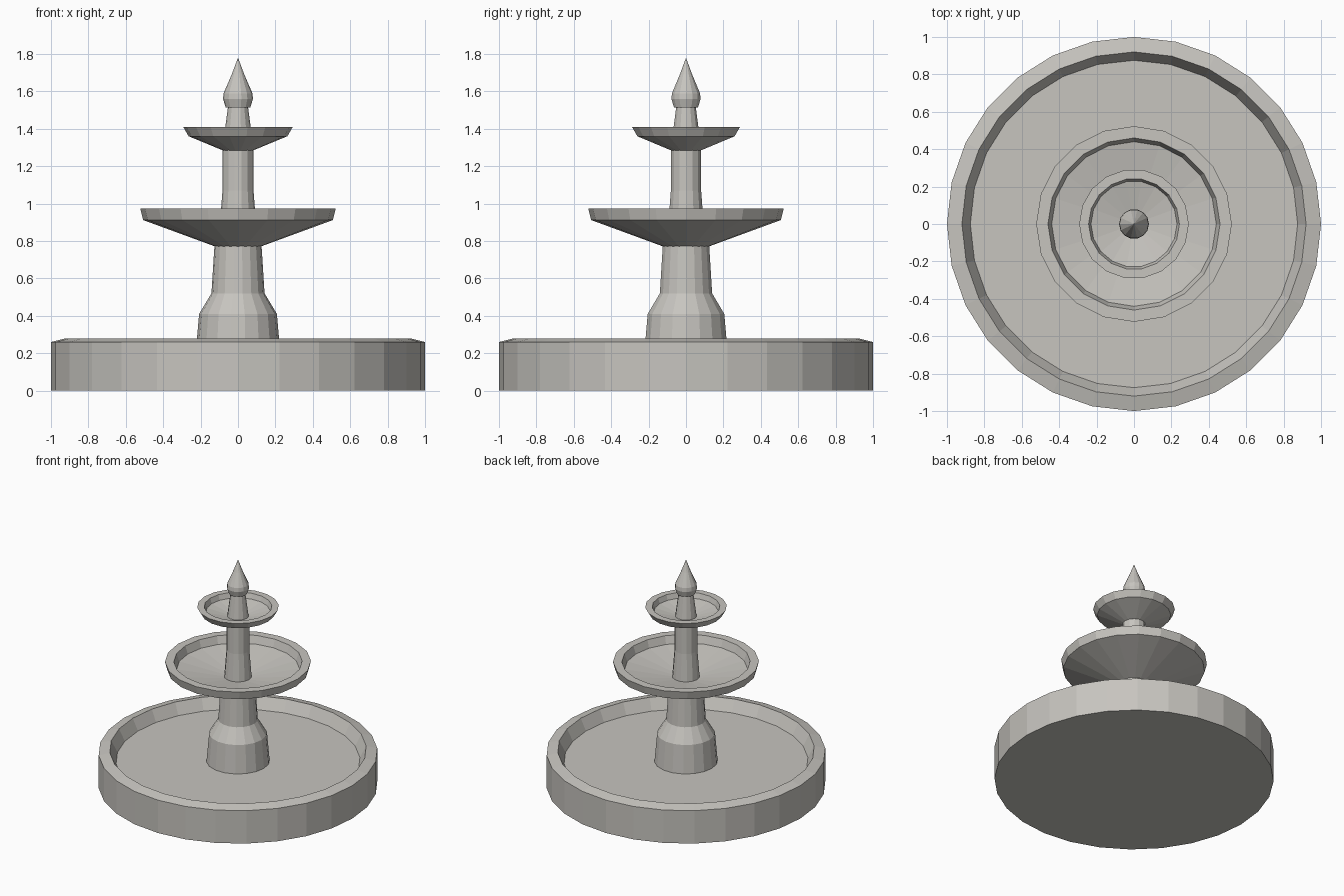
import bpy, bmesh, math

if "Cube" in bpy.data.objects:
    bpy.data.objects.remove(bpy.data.objects["Cube"])

stone = bpy.data.materials.new("pale stone")
stone.diffuse_color = (0.57, 0.555, 0.52, 1.0)
stone.use_nodes = True
stone.node_tree.nodes["Principled BSDF"].inputs["Base Color"].default_value = stone.diffuse_color


def lathe(name, sides, profile):
    """Revolve (radius, height) points around z; flat faces, closed ends."""
    bm = bmesh.new()
    rings = []
    for r, z in profile:
        if r == 0:
            rings.append([bm.verts.new((0, 0, z))])
        else:
            rings.append([bm.verts.new((r * math.cos(2 * math.pi * i / sides),
                                        r * math.sin(2 * math.pi * i / sides), z))
                          for i in range(sides)])
    for a, b in zip(rings, rings[1:]):
        for i in range(sides):
            j = (i + 1) % sides
            if len(a) == 1:
                bm.faces.new((a[0], b[j], b[i]))
            elif len(b) == 1:
                bm.faces.new((a[i], a[j], b[0]))
            else:
                bm.faces.new((a[i], a[j], b[j], b[i]))
    if len(rings[0]) > 1:
        bm.faces.new(rings[0][::-1])
    if len(rings[-1]) > 1:
        bm.faces.new(rings[-1])
    bmesh.ops.recalc_face_normals(bm, faces=bm.faces[:])
    mesh = bpy.data.meshes.new(name)
    bm.to_mesh(mesh)
    bm.free()
    mesh.materials.append(stone)
    obj = bpy.data.objects.new(name, mesh)
    bpy.context.collection.objects.link(obj)
    return obj


# Ground basin with a sloped rim and sunken floor
lathe("basin", 28, [(1, 0), (1, 0.26), (0.92, 0.28), (0.875, 0.19)])

# Flared pedestal under the large bowl
lathe("pedestal", 18, [(0.228, 0.18), (0.208, 0.41), (0.142, 0.52), (0.125, 0.79)])

# Large bowl
lathe("large_bowl", 20, [(0.12, 0.77), (0.507, 0.912), (0.523, 0.975),
                         (0.46, 0.975), (0.44, 0.915), (0.08, 0.855), (0, 0.855)])

# Stem between the bowls
lathe("middle_stem", 14, [(0.1, 0.85), (0.083, 1.07), (0.082, 1.3)])

# Small bowl
lathe("small_bowl", 18, [(0.082, 1.285), (0.264, 1.36), (0.293, 1.41),
                         (0.243, 1.41), (0.23, 1.37), (0.06, 1.333), (0, 1.333)])

# Top stem and pointed finial
lathe("top_stem", 14, [(0.079, 1.325), (0.052, 1.53)])
lathe("finial", 14, [(0.066, 1.515), (0.08, 1.56), (0.077, 1.59),
                     (0.062, 1.625), (0.034, 1.69), (0, 1.78)])
